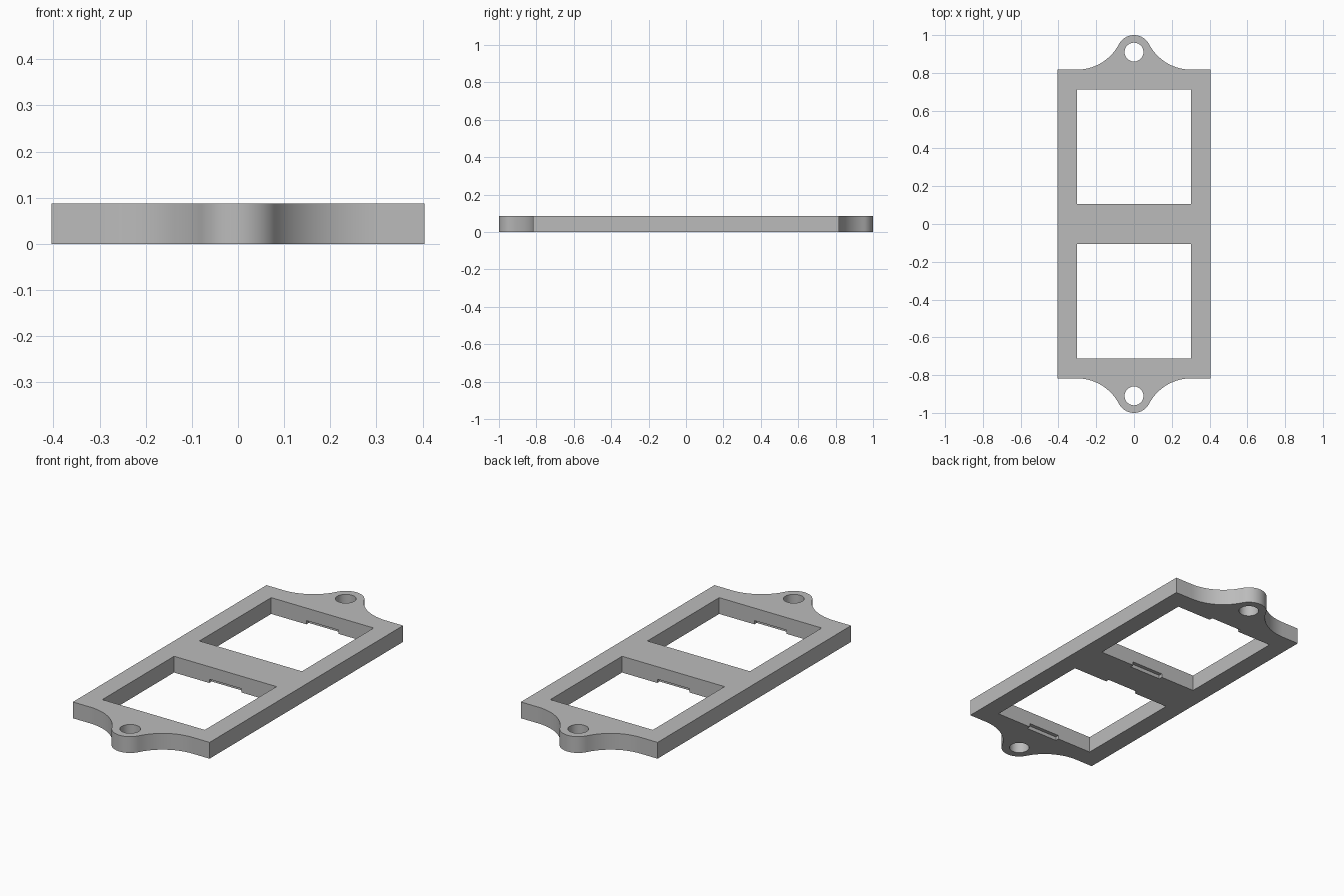
import bpy, bmesh
from math import sin, cos, pi, atan2

if "Cube" in bpy.data.objects:
    bpy.data.objects.remove(bpy.data.objects["Cube"], do_unlink=True)

THICK = 0.087
HALF_W, HALF_L = 0.404, 0.817
WIN_X, WIN_Y, WIN_MID = 0.303, 0.303, 0.41
EAR_Y, EAR_R, HOLE_R = 0.91, 0.09, 0.05
NOTCH_W, NOTCH_D, NOTCH_H = 0.19, 0.02, 0.02

grey = bpy.data.materials.new("plain grey")
grey.use_nodes = True
grey.diffuse_color = (0.5, 0.5, 0.5, 1)
grey.node_tree.nodes["Principled BSDF"].inputs["Base Color"].default_value = (0.5, 0.5, 0.5, 1)


def prism(name, outline, z0, z1):
    """Extrude a flat outline between two heights."""
    bm = bmesh.new()
    base = bm.faces.new([bm.verts.new((x, y, z0)) for x, y in outline])
    top = bmesh.ops.extrude_face_region(bm, geom=[base])["geom"]
    bmesh.ops.translate(bm, vec=(0, 0, z1 - z0),
                        verts=[v for v in top if isinstance(v, bmesh.types.BMVert)])
    bmesh.ops.recalc_face_normals(bm, faces=bm.faces)
    mesh = bpy.data.meshes.new(name)
    bm.to_mesh(mesh)
    bm.free()
    mesh.materials.append(grey)
    obj = bpy.data.objects.new(name, mesh)
    bpy.context.collection.objects.link(obj)
    return obj


def arc(cx, cy, r, a0, a1, n):
    return [(cx + r * cos(a0 + (a1 - a0) * i / n), cy + r * sin(a0 + (a1 - a0) * i / n))
            for i in range(n + 1)]


def box(cy, hx, hy):
    return [(-hx, cy - hy), (hx, cy - hy), (hx, cy + hy), (-hx, cy + hy)]


# Ear: a round tip blended into the end edge by a tangent concave sweep
rise = EAR_Y - HALF_L
sweep_r = (WIN_X ** 2 + rise ** 2 - EAR_R ** 2) / (2 * (rise + EAR_R))
sweep_y = HALF_L + sweep_r
angle = atan2(sweep_y - EAR_Y, WIN_X)
side = arc(WIN_X, sweep_y, sweep_r, -pi / 2, angle - pi, 20)
tip = arc(0, EAR_Y, EAR_R, angle, pi - angle, 24)[1:-1]
end = [(HALF_W, HALF_L)] + side + tip + [(-x, y) for x, y in reversed(side)] + [(-HALF_W, HALF_L)]
frame = prism("mounting_frame", end + [(-x, -y) for x, y in end], 0, THICK)

# Windows, clip notches in the window ends, and screw holes
cutters = []
for s in (-1, 1):
    cutters.append(prism("window_cutter", box(s * WIN_MID, WIN_X, WIN_Y), -0.1, 0.2))
    cutters.append(prism("notch_cutter", box(s * WIN_MID, NOTCH_W / 2, WIN_Y + NOTCH_D), -0.1, NOTCH_H))
    cutters.append(prism("hole_cutter", arc(0, s * EAR_Y, HOLE_R, 0, 2 * pi, 40)[:-1], -0.1, 0.2))

bpy.ops.object.select_all(action="DESELECT")
bpy.context.view_layer.objects.active = frame
frame.select_set(True)
for cutter in cutters:
    cutter.hide_render = True
    cut = frame.modifiers.new("cut", "BOOLEAN")
    cut.operation = "DIFFERENCE"
    cut.solver = "EXACT"
    cut.object = cutter
    bpy.ops.object.modifier_apply(modifier=cut.name)
    bpy.data.objects.remove(cutter, do_unlink=True)

bpy.ops.object.shade_smooth_by_angle(angle=pi / 6)
